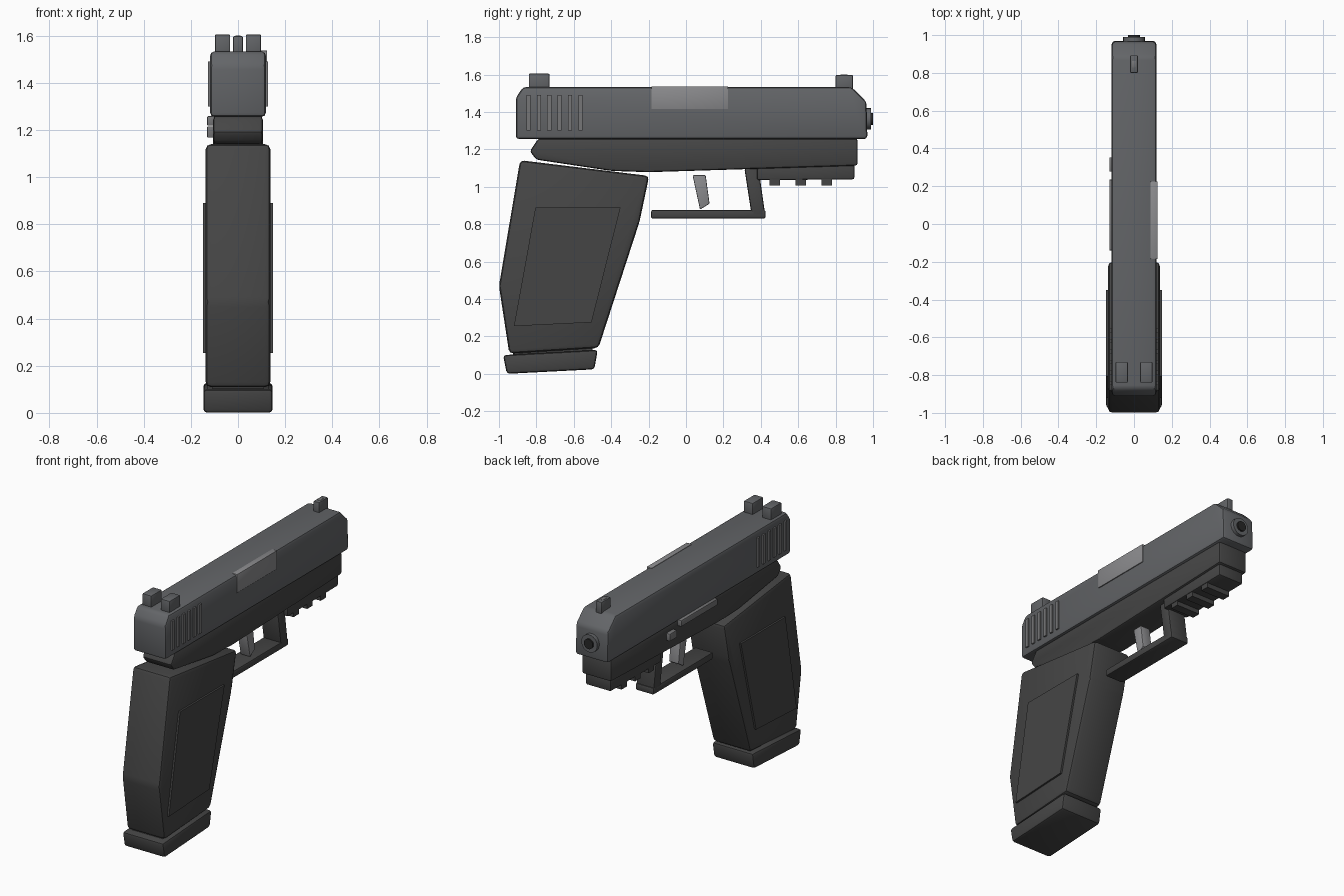
import bpy, bmesh, math
from mathutils import Matrix

cube = bpy.data.objects.get("Cube")
if cube:
    bpy.data.objects.remove(cube, do_unlink=True)


def material(name, r, g, b):
    m = bpy.data.materials.new(name)
    m.use_nodes = True
    m.diffuse_color = (r, g, b, 1)
    bsdf = next(n for n in m.node_tree.nodes if n.type == "BSDF_PRINCIPLED")
    bsdf.inputs["Base Color"].default_value = (r, g, b, 1)
    return m


POLYMER = material("dark polymer", 0.06, 0.06, 0.06)
STEEL = material("slide steel", 0.125, 0.13, 0.138)
MID = material("mid grey steel", 0.18, 0.18, 0.185)
LIGHT = material("light steel", 0.26, 0.26, 0.27)
BLACK = material("bore black", 0.02, 0.02, 0.02)


def finish(name, bm, mat):
    bmesh.ops.recalc_face_normals(bm, faces=bm.faces)
    mesh = bpy.data.meshes.new(name)
    bm.to_mesh(mesh)
    bm.free()
    mesh.materials.append(mat)
    ob = bpy.data.objects.new(name, mesh)
    bpy.context.collection.objects.link(ob)
    bpy.ops.object.select_all(action="DESELECT")
    ob.select_set(True)
    bpy.context.view_layer.objects.active = ob
    bpy.ops.object.shade_smooth_by_angle(angle=math.radians(30))
    return ob


def prism(name, profile, x0, x1, mat, bevel=0.0):
    """Extrude a side profile of (y, z) points from x0 to x1 and round its edges."""
    bm = bmesh.new()
    face = bm.faces.new([bm.verts.new((x0, y, z)) for y, z in profile])
    out = bmesh.ops.extrude_face_region(bm, geom=[face])
    moved = [v for v in out["geom"] if isinstance(v, bmesh.types.BMVert)]
    bmesh.ops.translate(bm, verts=moved, vec=(x1 - x0, 0, 0))
    if bevel:
        bmesh.ops.recalc_face_normals(bm, faces=bm.faces)
        bmesh.ops.bevel(bm, geom=bm.edges[:], offset=bevel, segments=2,
                        profile=0.5, affect="EDGES", clamp_overlap=True)
    return finish(name, bm, mat)


def box(name, x0, x1, y0, y1, z0, z1, mat, bevel=0.0):
    return prism(name, [(y0, z0), (y1, z0), (y1, z1), (y0, z1)], x0, x1, mat, bevel)


def tube_y(name, radius, y0, y1, z, mat):
    bm = bmesh.new()
    place = Matrix.Translation((0, (y0 + y1) / 2, z)) @ Matrix.Rotation(math.pi / 2, 4, "X")
    bmesh.ops.create_cone(bm, cap_ends=True, segments=24, radius1=radius,
                          radius2=radius, depth=y1 - y0, matrix=place)
    return finish(name, bm, mat)


# Slide with chamfered ends
prism("slide", [(-0.91, 1.255), (0.97, 1.255), (0.965, 1.455), (0.885, 1.533),
                (-0.872, 1.533), (-0.91, 1.475)], -0.118, 0.118, STEEL, 0.018)

# Muzzle and bore
tube_y("barrel_muzzle", 0.057, 0.9, 0.99, 1.363, STEEL)
tube_y("barrel_bore", 0.032, 0.9, 1.0, 1.363, BLACK)

# Ejection port
box("ejection_port", 0.088, 0.124, -0.185, 0.225, 1.415, 1.536, LIGHT, 0.002)

# Grip ribs on both sides of the slide
for side, label in ((1, "left"), (-1, "right")):
    for i in range(6):
        y = -0.842 + 0.0555 * i
        box(f"slide_rib_{label}_{i + 1}", side * 0.11, side * 0.128,
            y - 0.011, y + 0.011, 1.3, 1.49, MID)

# Sights
for side, label in ((1, "left"), (-1, "right")):
    box(f"rear_sight_{label}", side * 0.033, side * 0.098, -0.84, -0.73,
        1.52, 1.605, STEEL, 0.006)
box("front_sight", -0.021, 0.021, 0.8, 0.893, 1.52, 1.598, STEEL, 0.006)
box("front_sight_dot", -0.012, 0.012, 0.825, 0.865, 1.57, 1.601, MID, 0.005)

# Frame below the slide
prism("frame", [(-0.79, 1.258), (0.918, 1.258), (0.918, 1.113), (-0.2, 1.078),
                (-0.4, 1.085), (-0.8, 1.145), (-0.835, 1.19)],
      -0.105, 0.105, POLYMER, 0.014)

# Accessory rail and its teeth
prism("accessory_rail", [(0.38, 1.12), (0.9, 1.13), (0.9, 1.04), (0.38, 1.035)],
      -0.09, 0.09, POLYMER, 0.01)
for i in range(3):
    y = 0.475 + 0.139 * i
    box(f"rail_tooth_{i + 1}", -0.085, 0.085, y - 0.028, y + 0.028, 1.008, 1.05, POLYMER)

# Trigger guard
prism("trigger_guard_post", [(0.312, 1.1), (0.388, 1.1), (0.425, 0.84), (0.352, 0.84)],
      -0.065, 0.065, POLYMER, 0.012)
box("trigger_guard_bar", -0.065, 0.065, -0.187, 0.426, 0.83, 0.876, POLYMER, 0.01)

# Trigger
prism("trigger", [(0.035, 1.062), (0.105, 1.062), (0.126, 0.91), (0.075, 0.878)],
      -0.035, 0.035, LIGHT, 0.005)

# Grip with flat side panels
prism("grip", [(-0.887, 1.142), (-0.197, 1.058), (-0.248, 0.815), (-0.468, 0.138),
               (-0.945, 0.108), (-1.0, 0.47)], -0.137, 0.137, POLYMER, 0.022)
for side, label in ((1, "left"), (-1, "right")):
    prism(f"grip_panel_{label}", [(-0.805, 0.89), (-0.35, 0.89), (-0.505, 0.275),
                                  (-0.92, 0.255)], side * 0.13, side * 0.149, POLYMER)

# Magazine and its floor plate
prism("magazine_body", [(-0.92, 0.15), (-0.5, 0.16), (-0.5, 0.08), (-0.93, 0.06)],
      -0.11, 0.11, POLYMER)
prism("magazine_floor_plate", [(-0.978, 0.1), (-0.472, 0.128), (-0.49, 0.024),
                               (-0.958, 0.0)], -0.147, 0.147, POLYMER, 0.016)

# Controls on the right of the frame
box("slide_lever", -0.131, -0.1, -0.14, 0.235, 1.218, 1.258, MID, 0.004)
box("takedown_button", -0.131, -0.1, 0.278, 0.352, 1.167, 1.215, MID, 0.004)
